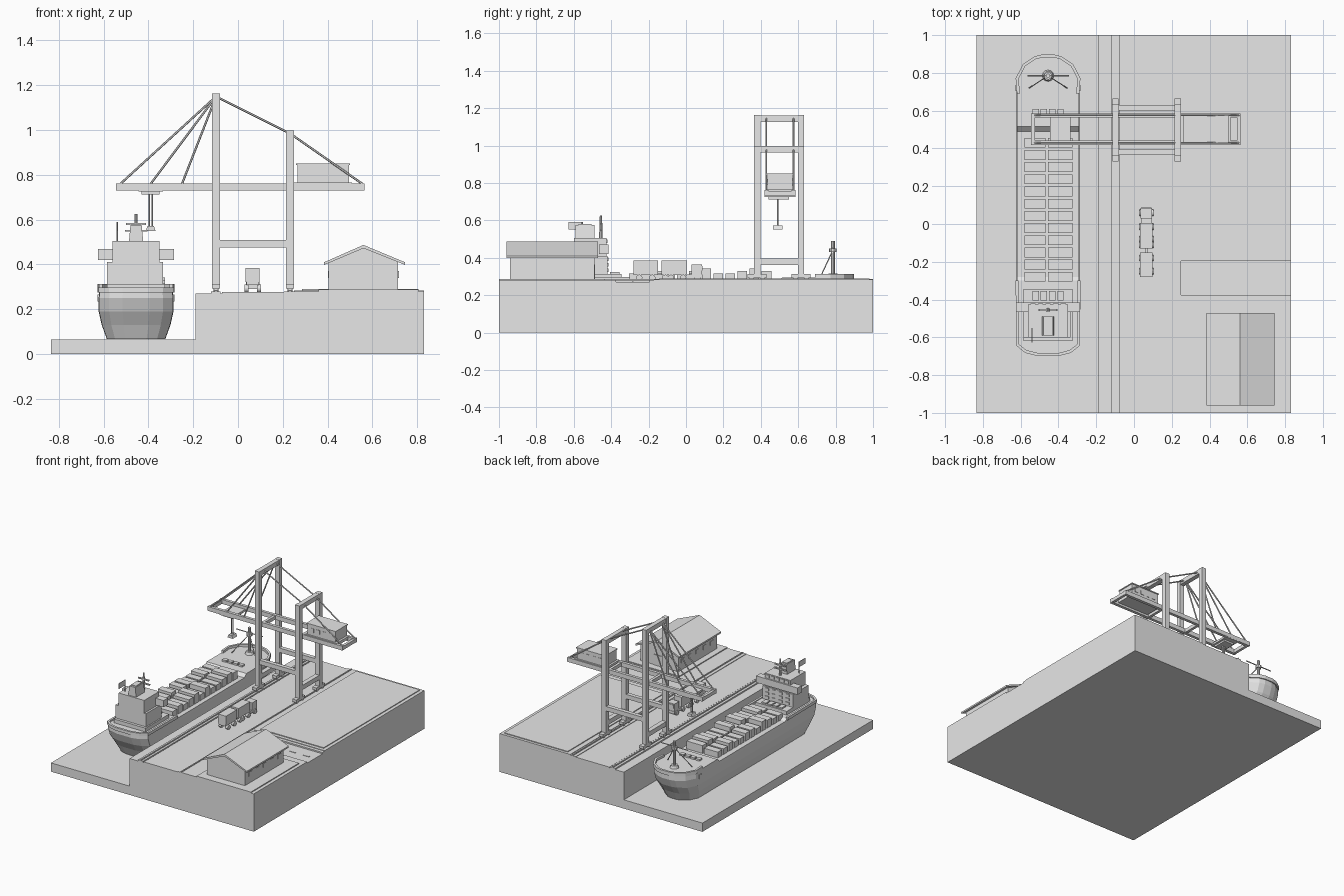
import bpy
import bmesh
import random
from mathutils import Vector

random.seed(4)
cube = bpy.data.objects.get("Cube")
if cube:
    bpy.data.objects.remove(cube, do_unlink=True)

grey = bpy.data.materials.new("plain_grey")
grey.use_nodes = True
shade = (.8, .8, .8, 1)
grey.diffuse_color = shade
grey.node_tree.nodes["Principled BSDF"].inputs["Base Color"].default_value = shade


def finish(name, bm):
    """Turn a bmesh into a named object."""
    bmesh.ops.recalc_face_normals(bm, faces=bm.faces)
    mesh = bpy.data.meshes.new(name)
    bm.to_mesh(mesh)
    bm.free()
    mesh.materials.append(grey)
    obj = bpy.data.objects.new(name, mesh)
    bpy.context.collection.objects.link(obj)
    return obj


def box(name, x, y, z):
    """Box from three (low, high) ranges."""
    bm = bmesh.new()
    bmesh.ops.create_cube(bm, size=1)
    for v in bm.verts:
        v.co = [span[0] if c < 0 else span[1] for c, span in zip(v.co, (x, y, z))]
    return finish(name, bm)


def around(centre, size):
    return (centre - size / 2, centre + size / 2)


def block(name, centre, size):
    """Box from its centre and size."""
    return box(name, *[around(c, s) for c, s in zip(centre, size)])


def rod(name, start, end, radius, sides=6, tip=None):
    """Round bar between two points, optionally tapered."""
    start, end = Vector(start), Vector(end)
    axis = end - start
    bm = bmesh.new()
    bmesh.ops.create_cone(bm, cap_ends=True, segments=sides, radius1=radius,
                          radius2=radius if tip is None else tip, depth=axis.length)
    bmesh.ops.rotate(bm, verts=bm.verts, matrix=axis.to_track_quat("Z", "Y").to_matrix())
    bmesh.ops.translate(bm, verts=bm.verts, vec=(start + end) / 2)
    return finish(name, bm)


def prism(name, profile, y):
    """Extrude an (x, z) profile along y."""
    bm = bmesh.new()
    face = bm.faces.new([bm.verts.new((px, y[0], pz)) for px, pz in profile])
    out = bmesh.ops.extrude_face_region(bm, geom=[face])
    moved = [g for g in out["geom"] if isinstance(g, bmesh.types.BMVert)]
    bmesh.ops.translate(bm, verts=moved, vec=(0, y[1] - y[0], 0))
    return finish(name, bm)


# Sea, quay and paving
box("sea", x=(-.835, .83), y=(-1, 1), z=(0, .065))
box("quay", x=(-.19, .83), y=(-1, 1), z=(.03, .27))
box("crane_track_seaward", x=(-.12, -.078), y=(-1, 1), z=(.26, .28))
box("crane_track_landward", x=(.205, .25), y=(-1, 1), z=(.26, .28))
box("apron", x=(-.072, .205), y=(-1, 1), z=(.26, .276))
for rail_x in (-.098, .232):
    block("crane_rail", (rail_x, 0, .28), (.008, 2, .012))
for name, low, high in (("yard", -.195, 1), ("shed_lot", -1, -.375)):
    box(name + "_kerb", x=(.25, .83), y=(low, high), z=(.26, .28))
box("yard_surface", x=(.285, .805), y=(-.145, .98), z=(.27, .29))
box("yard_border", x=(.25, .83), y=(-.17, 1), z=(.27, .284))
box("shed_plinth", x=(.36, .805), y=(-1, -.435), z=(.27, .287))
for i in range(5):
    block("road_dash", (.32 + i * .11, -.285, .271), (.05, .01, .004))

# Storage shed
ridge = .56
prism("shed_walls", [(.405, .28), (.715, .28), (.715, .41), (ridge, .472), (.405, .41)], (-.94, -.49))
prism("shed_roof", [(.385, .398), (ridge, .472), (.745, .398), (.745, .41), (ridge, .487), (.385, .41)],
      (-.96, -.47))
for i in range(5):
    for wall in (.405, .715):
        block("shed_window", (wall, -.88 + i * .085, .355), (.006, .035, .03))
block("shed_door", (ridge, -.49, .325), (.1, .008, .08))

# Ship hull lofted from stations along its length
keel_x, mid_y = -.455, .1
stations = [(-.69, .06), (-.675, .12), (-.64, .165), (-.3, .167), (-.28, .167), (.49, .167),
            (.515, .167), (.77, .167), (.84, .13), (.88, .07), (.89, .03)]
levels = [(.066, .78, .88), (.13, .92, .92), (.19, 1, .97), (.25, 1, 1), (None, .98, 1)]


def deck_height(y):
    return .295 if y > .5 else .285 if y < -.29 else .272


bm = bmesh.new()
rings = []
for z, wide, long in levels:
    right = [bm.verts.new((keel_x + w * wide, mid_y + (y - mid_y) * long, z or deck_height(y)))
             for y, w in stations]
    left = [bm.verts.new((2 * keel_x - v.co.x, v.co.y, v.co.z)) for v in right]
    rings.append((right, left))
for (r0, l0), (r1, l1) in zip(rings, rings[1:]):
    lower, upper = r0 + l0[::-1], r1 + l1[::-1]
    for i in range(len(lower)):
        j = (i + 1) % len(lower)
        bm.faces.new((lower[i], lower[j], upper[j], upper[i]))
for right, left in (rings[0], rings[-1]):
    for i in range(len(right) - 1):
        bm.faces.new((right[i], right[i + 1], left[i + 1], left[i]))
finish("ship_hull", bm)


def bulwark(name, part, z):
    """Thin wall following the hull edge around one end."""
    path = [(keel_x + w * .98, y) for y, w in part]
    path += [(2 * keel_x - x, y) for x, y in path[::-1]]
    bm = bmesh.new()
    rows = [[bm.verts.new((x, y, h)) for x, y in path] for h in z]
    for i in range(len(path) - 1):
        bm.faces.new((rows[0][i], rows[0][i + 1], rows[1][i + 1], rows[1][i]))
    wall = finish(name, bm).modifiers.new("thickness", "SOLIDIFY")
    wall.thickness = .016
    wall.offset = 0


bulwark("bow_bulwark", [(.69, .16)] + stations[-4:], (.285, .312))
bulwark("stern_bulwark", stations[3::-1], (.275, .297))
for side in (-1, 1):
    block("anchor", (keel_x + side * .166, .72, .25), (.012, .03, .03))

# Cargo on the deck
for row in range(12):
    for low, high in ((-.58, -.468), (-.455, -.325)):
        top = random.choice((.315, .33, .342))
        box("deck_container", (low, high), around(.43 - row * .0645, .052), (.27, top))
for i in range(4):
    hatch_x = keel_x - .066 + i * .044
    block("fore_hatch", (hatch_x, .595, .3), (.034, .03, .016))
    block("aft_hatch", (hatch_x, -.38, .318), (.034, .05, .01))

# Foremast
rod("foremast", (keel_x, .785, .29), (keel_x, .785, .49), .011, 10)
rod("foremast_foot", (keel_x, .785, .29), (keel_x, .785, .315), .032, 12, .024)
rod("foremast_top", (keel_x, .785, .43), (keel_x, .785, .45), .02, 10)
rod("foremast_yard", (keel_x - .11, .785, .45), (keel_x + .11, .785, .45), .004)
for side in (-1, 1):
    rod("foremast_stay", (keel_x + side * .1, .72, .3), (keel_x, .785, .44), .003)

# Superstructure
box("poop_house", x=(-.585, -.325), y=(-.62, -.345), z=(.28, .313))
box("accommodation", x=(-.585, -.335), y=(-.6, -.42), z=(.3, .41))
box("bridge", x=(-.56, -.35), y=(-.6, -.425), z=(.41, .505))
box("bridge_wings", x=(-.625, -.285), y=(-.465, -.415), z=(.42, .47))
for row in range(3):
    for i in range(4):
        block("house_window", (keel_x - .084 + i * .056, -.419, .333 + row * .03), (.03, .008, .018))
for i in range(5):
    block("bridge_window", (keel_x - .08 + i * .04, -.424, .488), (.028, .008, .02))
prism("funnel", [(-.487, .5), (-.423, .5), (-.43, .575), (-.48, .575)], (-.59, -.49))
box("funnel_cap", x=(-.475, -.435), y=(-.575, -.505), z=(.57, .58))
rod("radar_mast", (keel_x, -.455, .5), (keel_x, -.455, .625), .01, 8, .006)
for z, width in ((.55, .1), (.58, .09)):
    block("radar_arm", (keel_x, -.455, z), (width, .012, .008))
rod("flag_pole", (-.54, -.555, .5), (-.54, -.555, .59), .004)
block("flag", (-.54, -.593, .57), (.004, .07, .04))

# Gantry crane
near, far = .38, .615
for leg_x, top in ((-.098, 1.162), (.232, .998)):
    for y in (near, far):
        block("crane_leg", (leg_x, y, (top + .3) / 2), (.036, .034, top - .3))
        block("crane_bogie", (leg_x, y, .302), (.034, .1, .02))
        for shift in (-.03, .03):
            rod("bogie_wheel", (leg_x - .012, y + shift, .289), (leg_x + .012, y + shift, .289), .011, 10)
    for z in (.378, top - .018):
        box("crane_cross_beam", around(leg_x, .034), (near, far), around(z, .034))
for y in (near, far):
    box("crane_portal_beam", (-.098, .232), around(y, .03), (.475, .508))

# Boom with trolley and machinery
for y in (.43, .575):
    box("boom_girder", x=(-.545, .565), y=around(y, .022), z=(.73, .762))
    mast = (-.098, y, 1.15)
    for reach in (-.525, -.39, -.25):
        rod("boom_stay", mast, (reach, y, .76), .005)
    rod("top_stay", mast, (.232, y, .985), .005)
    rod("back_stay", (.232, y, .985), (.555, y, .76), .005)
for x in (-.535, -.098, .232, .555):
    box("boom_tie", around(x, .02), (.43, .575), (.732, .758))
box("machinery_floor", x=(.25, .51), y=(.425, .58), z=(.745, .766))
box("machinery_house", x=(.265, .495), y=(.435, .57), z=(.76, .85))
box("machinery_roof", x=(.26, .5), y=(.43, .575), z=(.843, .85))
for i in range(4):
    for y in (.435, .57):
        block("machinery_window", (.305 + i * .05, y, .805), (.026, .006, .03))
box("trolley", x=(-.445, -.335), y=(.42, .585), z=(.725, .74))
box("trolley_base", x=(-.43, -.35), y=(.44, .55), z=(.712, .727))
for x in (-.397, -.383):
    rod("hoist_rope", (x, .49, .57), (x, .49, .715), .004)
prism("spreader", [(-.412, .55), (-.368, .55), (-.376, .572), (-.404, .572)], (.465, .515))

# Road truck with two trailers
lane = .065
box("truck_cab", around(lane, .06), (.03, .085), (.295, .365))
box("truck_bonnet_step", around(lane, .056), (.0, .088), (.29, .31))
block("windscreen", (lane, .085, .345), (.048, .006, .024))
for low, high in ((-.13, .005), (-.28, -.15)):
    box("trailer_bed", around(lane, .056), (low, high), (.308, .322))
    box("trailer_container", around(lane, .064), (low, high), (.322, .385))
block("trailer_coupling", (lane, -.14, .312), (.012, .04, .008))
for y in (.06, -.015, -.08, -.11, -.18, -.25):
    for side in (-1, 1):
        x = lane + side * .028
        rod("truck_wheel", (x - .009, y, .293), (x + .009, y, .293), .017, 12)
